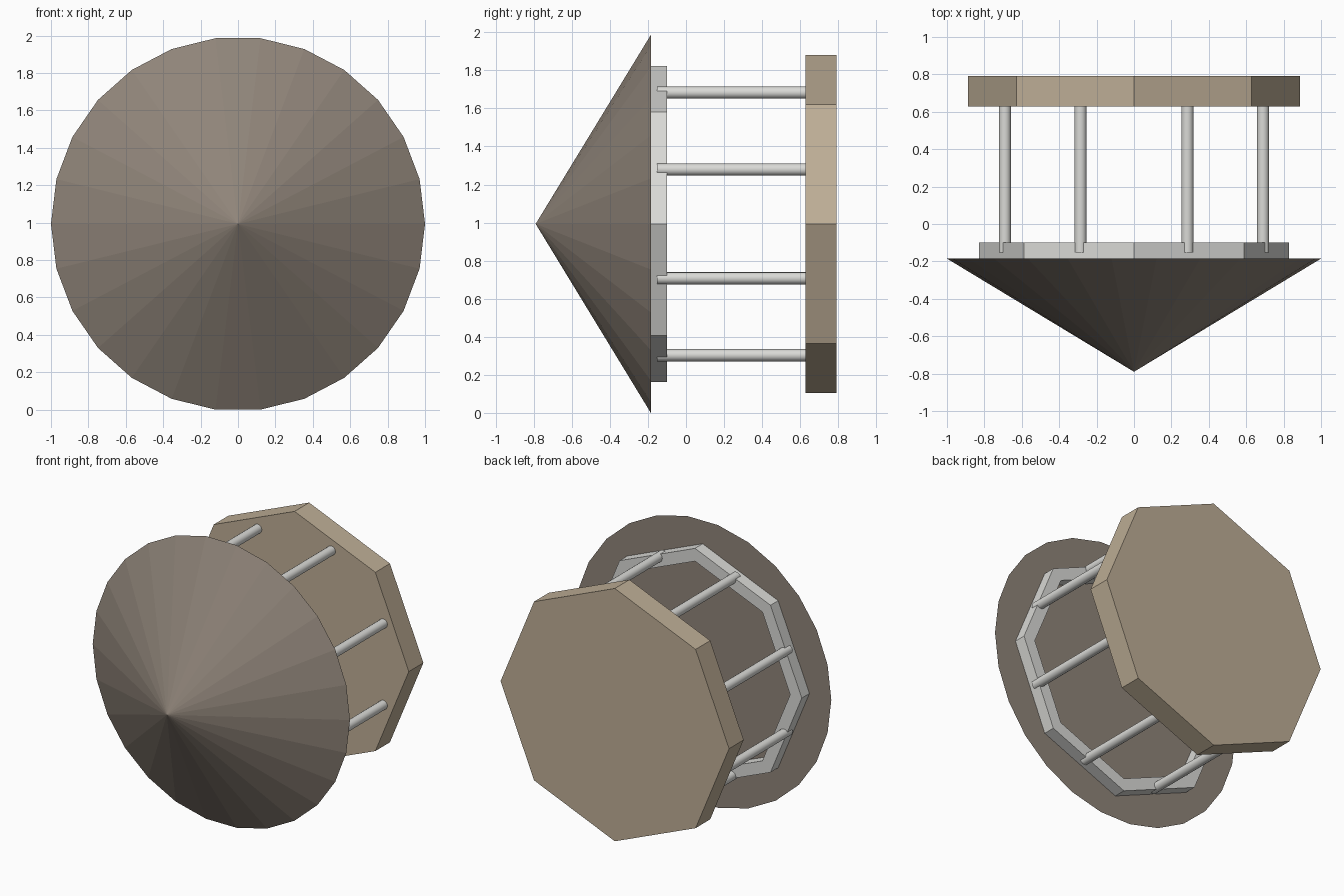
import bpy
import bmesh
from math import cos, sin, pi

cube = bpy.data.objects.get("Cube")
if cube:
    bpy.data.objects.remove(cube, do_unlink=True)

CENTRE_Z = 0.993  # height of the shared axis, which runs along y


def material(name, colour):
    mat = bpy.data.materials.new(name)
    mat.use_nodes = True
    mat.diffuse_color = (*colour, 1)
    mat.node_tree.nodes["Principled BSDF"].inputs["Base Color"].default_value = (*colour, 1)
    return mat


def turned(name, profile, sides, mat, centre=(0, CENTRE_Z), loop=False):
    """Sweep (radius, y) points around the y axis; close as a loop or with caps."""
    bm = bmesh.new()
    rings = []
    for r, y in profile:
        count = sides if r > 0 else 1
        rings.append([bm.verts.new((centre[0] + r * cos(2 * pi * i / sides), y,
                                    centre[1] + r * sin(2 * pi * i / sides)))
                      for i in range(count)])
    pairs = list(zip(rings, rings[1:]))
    if loop:
        pairs.append((rings[-1], rings[0]))
    for a, b in pairs:
        for i in range(sides):
            j = (i + 1) % sides
            quad = [a[i % len(a)], a[j % len(a)], b[j % len(b)], b[i % len(b)]]
            bm.faces.new(list(dict.fromkeys(quad)))
    if not loop:
        for ring in (rings[0], rings[-1]):
            if len(ring) > 1:
                bm.faces.new(ring)
    bmesh.ops.recalc_face_normals(bm, faces=bm.faces)
    mesh = bpy.data.meshes.new(name)
    bm.to_mesh(mesh)
    bm.free()
    mesh.materials.append(mat)
    obj = bpy.data.objects.new(name, mesh)
    bpy.context.collection.objects.link(obj)
    return obj


dark_brown = material("dark brown", (0.275, 0.231, 0.191))
light_grey = material("light grey", (0.70, 0.70, 0.675))
tan = material("tan", (0.515, 0.423, 0.305))

# Wide shallow cone with a flat back
turned("nose_cone", [(0, -0.79), (1, -0.185)], 26, dark_brown)

# Open octagonal frame behind the cone
turned("octagon_frame", [(0.83, -0.185), (0.83, -0.10), (0.74, -0.10), (0.74, -0.185)],
       8, light_grey, loop=True)

# Solid octagonal back plate
turned("back_plate", [(0.888, 0.628), (0.888, 0.79)], 8, tan)

# Eight round rods, one at the middle of each frame side
for k in range(8):
    angle = (k + 0.5) * pi / 4
    spot = (0.747 * cos(angle), CENTRE_Z + 0.747 * sin(angle))
    rod = turned(f"rod_{k + 1}", [(0.032, -0.152), (0.032, 0.635)], 16, light_grey, spot)
    bpy.ops.object.select_all(action="DESELECT")
    rod.select_set(True)
    bpy.context.view_layer.objects.active = rod
    bpy.ops.object.shade_smooth_by_angle()
